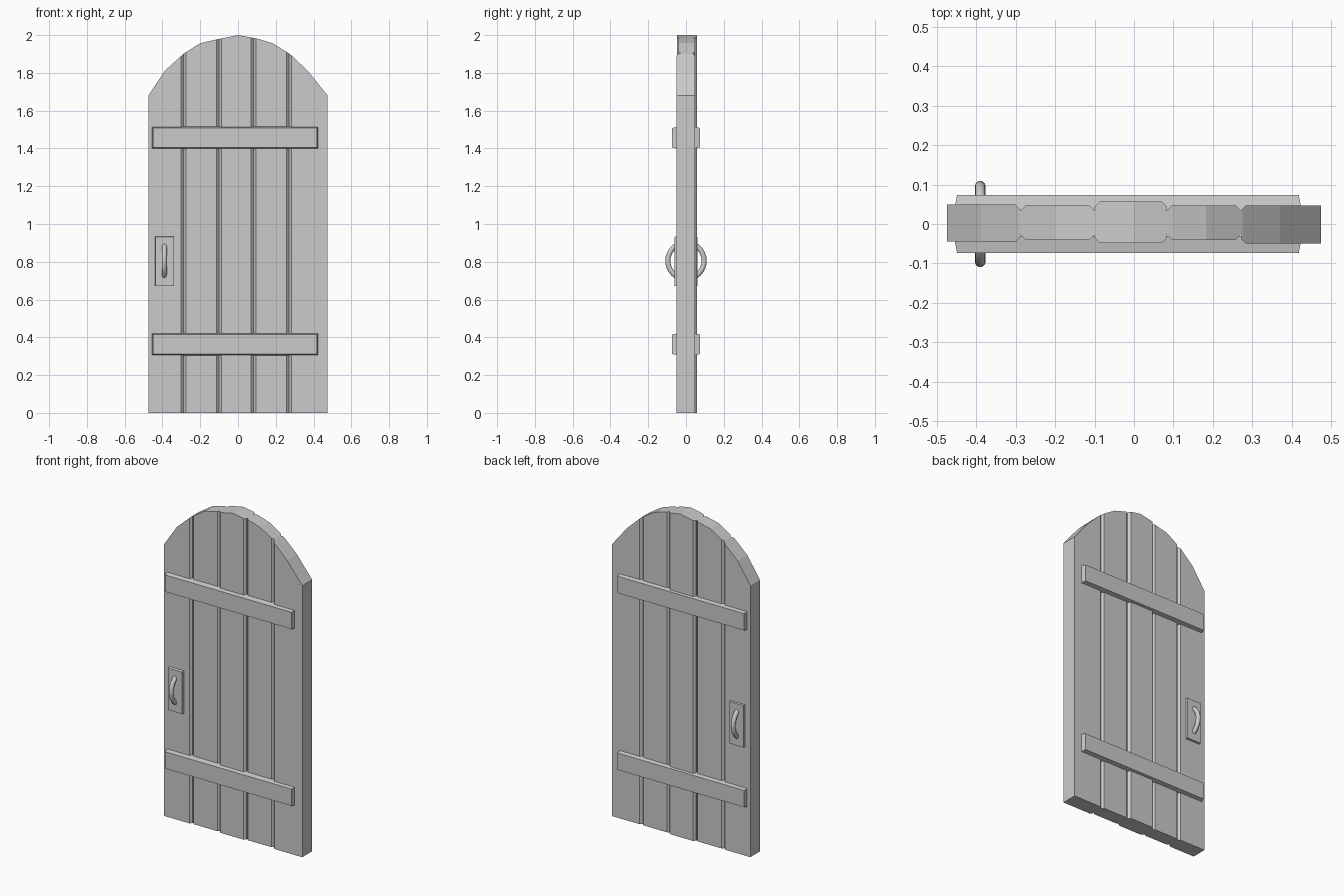
import bpy
import bmesh
import math
from mathutils import Vector

cube = bpy.data.objects.get("Cube")
if cube:
    bpy.data.objects.remove(cube)

GREY = (0.6, 0.6, 0.6, 1.0)
grey = bpy.data.materials.new("plain grey")
grey.use_nodes = True
grey.diffuse_color = GREY
grey.node_tree.nodes["Principled BSDF"].inputs["Base Color"].default_value = GREY


def finish(name, bm):
    bmesh.ops.recalc_face_normals(bm, faces=bm.faces)
    mesh = bpy.data.meshes.new(name)
    bm.to_mesh(mesh)
    bm.free()
    mesh.materials.append(grey)
    obj = bpy.data.objects.new(name, mesh)
    bpy.context.collection.objects.link(obj)
    return obj


# Arched outline of the door top, left to right
ARCH = [(-0.475, 1.68), (-0.388, 1.81), (-0.29, 1.9), (-0.2, 1.957),
        (-0.1, 1.98), (0, 2), (0.1, 1.982), (0.183, 1.957),
        (0.275, 1.9), (0.37, 1.81), (0.475, 1.68)]


def plank(name, x0, x1, front, back, cut_left, cut_right):
    """Upright board, chamfered beside its neighbours and trimmed to the arch."""
    c = 0.013
    a, b = c * cut_left, c * cut_right
    outline = [(x0, front + a), (x0 + a, front), (x1 - b, front), (x1, front + b),
               (x1, back - b), (x1 - b, back), (x0 + a, back), (x0, back - a)]
    outline = list(dict.fromkeys(outline))
    bm = bmesh.new()
    base = bm.faces.new([bm.verts.new((x, y, 0)) for x, y in outline])
    top = bmesh.ops.extrude_face_region(bm, geom=[base])["geom"]
    for v in top:
        if isinstance(v, bmesh.types.BMVert):
            v.co.z = 2.1
    for (ax, az), (bx, bz) in zip(ARCH, ARCH[1:]):
        cut = bmesh.ops.bisect_plane(
            bm, geom=bm.verts[:] + bm.edges[:] + bm.faces[:], dist=1e-5,
            plane_co=Vector((ax, 0, az)), plane_no=Vector((az - bz, 0, bx - ax)),
            clear_outer=True)
        rim = [e for e in cut["geom_cut"]
               if isinstance(e, bmesh.types.BMEdge) and e.is_boundary]
        if len(rim) > 2:
            bmesh.ops.edgeloop_fill(bm, edges=rim)
    finish(name, bm)


def plate(name, x0, x1, z0, z1, y0, y1, taper):
    """Flat block whose outer face at y1 is slightly smaller than its base."""
    bm = bmesh.new()
    rings = []
    for y, t in ((y0, 0), (y1, taper)):
        rings.append([bm.verts.new(p) for p in (
            (x0 + t, y, z0 + t), (x1 - t, y, z0 + t),
            (x1 - t, y, z1 - t), (x0 + t, y, z1 - t))])
        bm.faces.new(rings[-1])
    for i in range(4):
        j = (i + 1) % 4
        bm.faces.new((rings[0][i], rings[0][j], rings[1][j], rings[1][i]))
    finish(name, bm)


# Five boards of slightly different thickness
seams = [-0.475, -0.288, -0.1, 0.083, 0.271, 0.475]
depths = [(-0.045, 0.049), (-0.04, 0.047), (-0.048, 0.057),
          (-0.04, 0.047), (-0.05, 0.047)]
for i, (front, back) in enumerate(depths):
    plank(f"plank_{i + 1}", seams[i], seams[i + 1], front, back, i > 0, i < 4)

# Cross braces and handle plates on both faces
for side, s in (("front", -1), ("back", 1)):
    plate(f"lower_brace_{side}", -0.457, 0.426, 0.303, 0.423, s * 0.03, s * 0.073, 0.008)
    plate(f"upper_brace_{side}", -0.457, 0.426, 1.397, 1.517, s * 0.03, s * 0.073, 0.008)
    plate(f"handle_plate_{side}", -0.44, -0.336, 0.669, 0.936, s * 0.03, s * 0.062, 0.004)

# Ring handle passing through the door
bpy.ops.mesh.primitive_torus_add(
    major_radius=0.096, minor_radius=0.0135, major_segments=32, minor_segments=12,
    location=(-0.39, 0, 0.805), rotation=(0, math.pi / 2, 0))
ring = bpy.context.object
ring.name = "ring_handle"
ring.data.materials.append(grey)
bpy.ops.object.shade_smooth()
